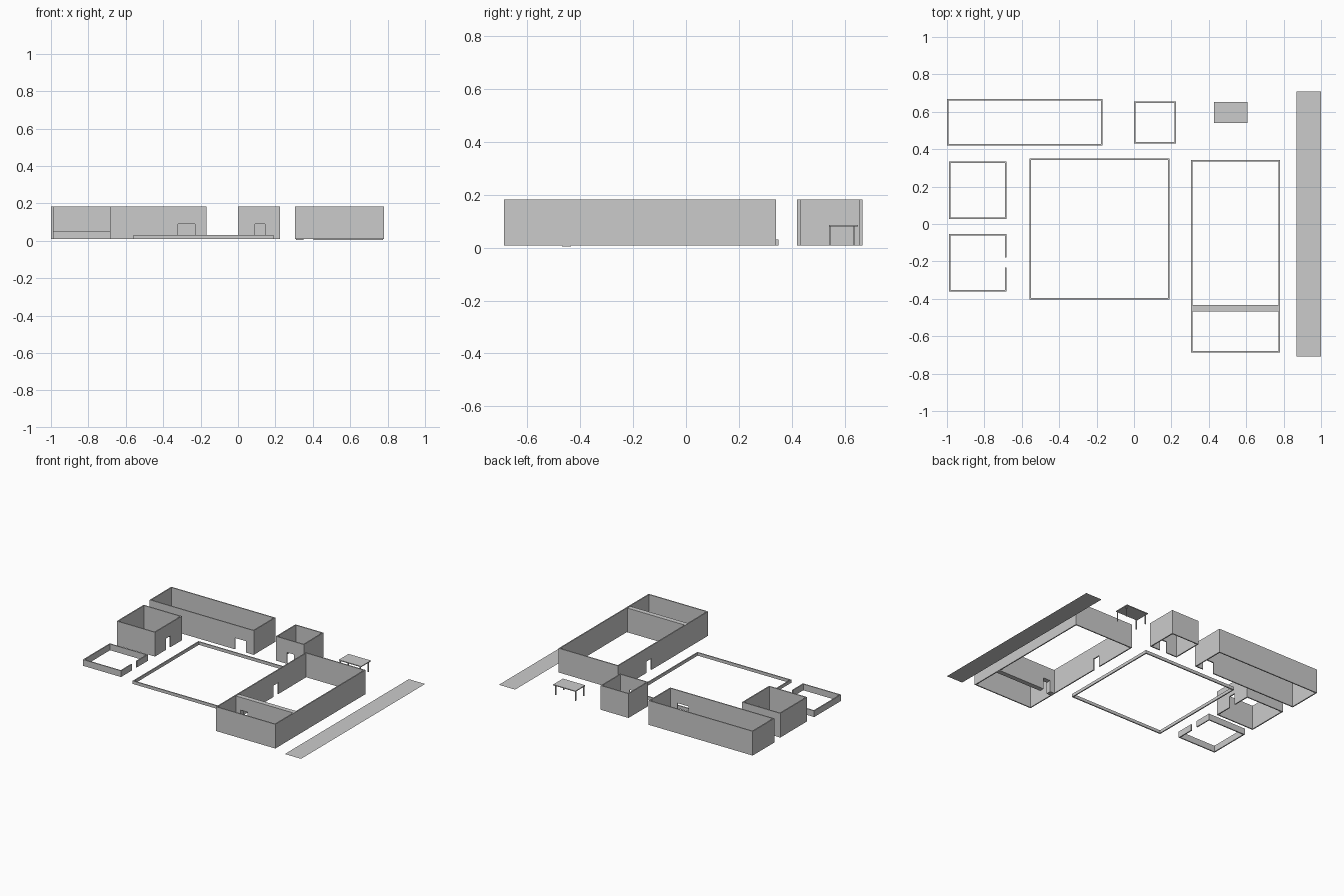
import bpy, bmesh

if "Cube" in bpy.data.objects:
    bpy.data.objects.remove(bpy.data.objects["Cube"])

WALL = 0.008
BASE, TOP = 0.008, 0.183      # wall bottom and top
DOOR = 0.09                   # door head height


def finish(name, bm):
    bmesh.ops.recalc_face_normals(bm, faces=bm.faces[:])
    me = bpy.data.meshes.new(name)
    bm.to_mesh(me)
    bm.free()
    ob = bpy.data.objects.new(name, me)
    bpy.context.collection.objects.link(ob)
    return ob


def add_box(bm, x0, x1, y0, y1, z0, z1):
    vs = bmesh.ops.create_cube(bm, size=1)["verts"]
    for v in vs:
        v.co = (x0 if v.co.x < 0 else x1,
                y0 if v.co.y < 0 else y1,
                z0 if v.co.z < 0 else z1)


def box(name, *bounds):
    bm = bmesh.new()
    add_box(bm, *bounds)
    return finish(name, bm)


def cut(ob, *bounds):
    """Cut a box-shaped opening through an object."""
    cutter = box("opening_cutter", *bounds)
    cutter.hide_render = True
    mod = ob.modifiers.new("opening", 'BOOLEAN')
    mod.operation, mod.solver, mod.object = 'DIFFERENCE', 'EXACT', cutter
    bpy.context.view_layer.objects.active = ob
    bpy.ops.object.modifier_apply(modifier=mod.name)
    bpy.data.objects.remove(cutter)


def walls(name, x0, x1, y0, y1, z0=BASE, z1=TOP, t=WALL):
    """Four connected walls, open at top and bottom."""
    bm = bmesh.new()

    def loop(i, z):
        pts = [(x0 + i, y0 + i), (x1 - i, y0 + i), (x1 - i, y1 - i), (x0 + i, y1 - i)]
        return [bm.verts.new((x, y, z)) for x, y in pts]

    rings = [loop(0, z0), loop(0, z1), loop(t, z1), loop(t, z0)]
    for a, b in zip(rings, rings[1:] + rings[:1]):
        for k in range(4):
            n = (k + 1) % 4
            bm.faces.new((a[k], a[n], b[n], b[k]))
    return finish(name, bm)


# long building with a wide front door
ob = walls("long_building", -1.0, -0.168, 0.42, 0.667)
cut(ob, -0.32, -0.23, 0.40, 0.44, -0.05, DOOR)

# small building with a front door
ob = walls("small_building", 0.0, 0.224, 0.431, 0.656)
cut(ob, 0.09, 0.145, 0.41, 0.45, -0.05, DOOR)

# square building with a side door
ob = walls("square_building", -0.988, -0.683, 0.027, 0.335)
cut(ob, -0.70, -0.66, 0.153, 0.206, -0.05, DOOR)

# low pen with a gate gap
ob = walls("low_pen", -0.988, -0.683, -0.36, -0.053, BASE, 0.053)
cut(ob, -0.70, -0.66, -0.233, -0.18, -0.05, 0.1)

# courtyard border
walls("courtyard_border", -0.56, 0.191, -0.403, 0.349, BASE, 0.03)

# large hall with a side door
ob = walls("large_hall", 0.304, 0.78, -0.688, 0.341)
cut(ob, 0.29, 0.33, -0.04, 0.015, -0.05, DOOR)

# thick inner partition with a doorway
ob = box("hall_partition", 0.309, 0.775, -0.469, -0.434, 0.004, 0.179)
cut(ob, 0.35, 0.405, -0.5, -0.4, -0.05, DOOR - 0.003)

# table
box("table_top", 0.428, 0.606, 0.54, 0.651, 0.080, 0.086)
bm = bmesh.new()
for x in (0.434, 0.594):
    for y in (0.541, 0.632):
        add_box(bm, x, x + 0.006, y, y + 0.006, BASE, 0.080)
finish("table_legs", bm)

# flat road
bm = bmesh.new()
bm.faces.new([bm.verts.new((x, y, 0)) for x, y in
              ((0.87, -0.708), (1, -0.708), (1, 0.708), (0.87, 0.708))])
finish("road", bm)
